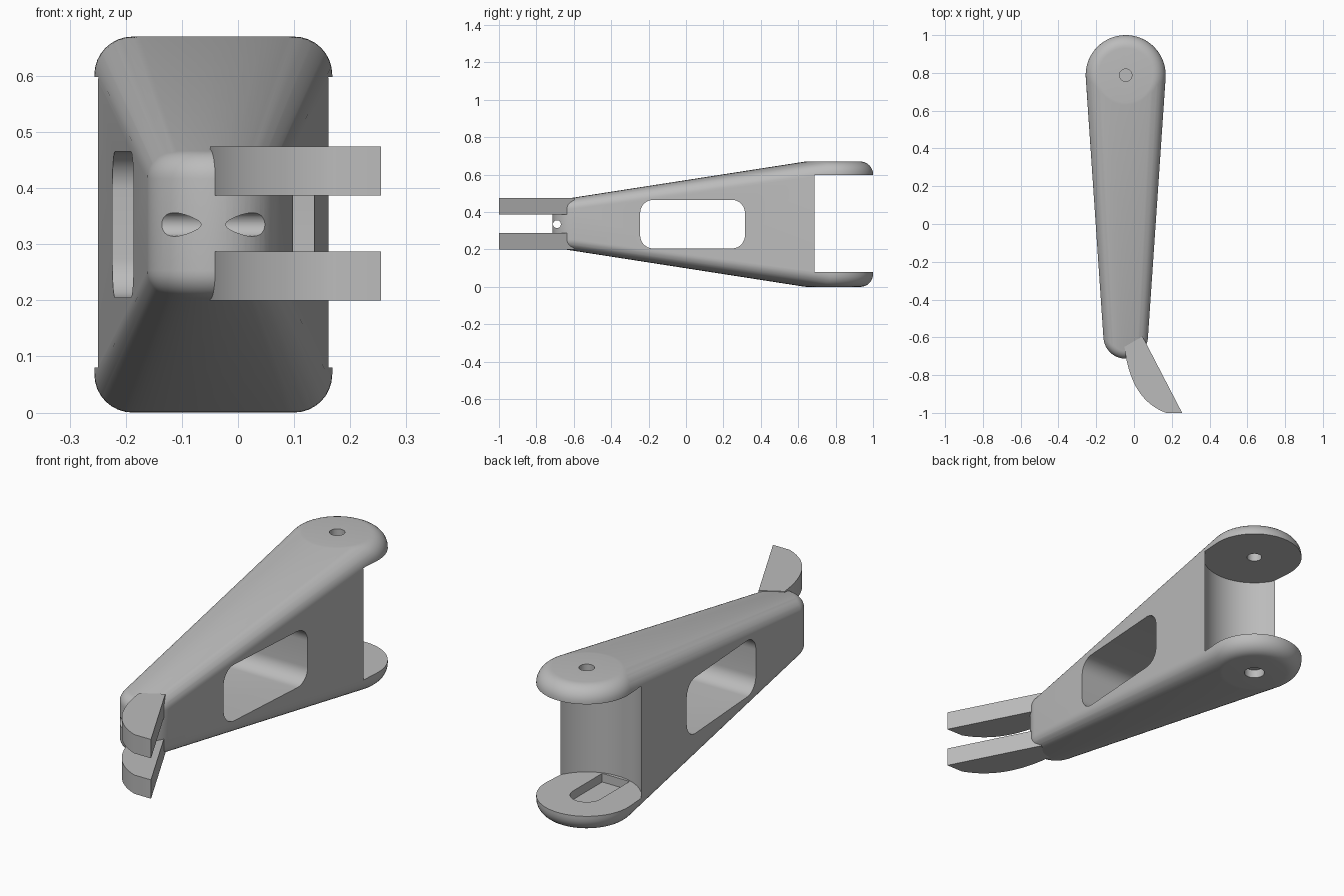
import bpy, bmesh, math
from mathutils import Matrix, Vector

if "Cube" in bpy.data.objects:
    bpy.data.objects.remove(bpy.data.objects["Cube"])

CX, MID = -0.044, 0.335          # arm centre line and mid height
PIVOT = (CX, 0.788)              # centre of the wide end
NOSE = (CX, -0.595)              # centre of the narrow end

grey = bpy.data.materials.new("plain grey")
grey.use_nodes = True
grey.diffuse_color = (0.5, 0.5, 0.5, 1)
grey.node_tree.nodes["Principled BSDF"].inputs["Base Color"].default_value = (0.5, 0.5, 0.5, 1)


def make_object(name, bm):
    bmesh.ops.recalc_face_normals(bm, faces=bm.faces)
    mesh = bpy.data.meshes.new(name)
    bm.to_mesh(mesh)
    bm.free()
    mesh.materials.append(grey)
    ob = bpy.data.objects.new(name, mesh)
    bpy.context.collection.objects.link(ob)
    return ob


def smooth(ob):
    bpy.ops.object.select_all(action='DESELECT')
    ob.select_set(True)
    bpy.context.view_layer.objects.active = ob
    bpy.ops.object.shade_smooth_by_angle(angle=math.radians(30))


def prism(name, outline, low, high):
    """Extrude a flat outline of (x, y) points from z low to z high."""
    bm = bmesh.new()
    face = bm.faces.new([bm.verts.new((x, y, low)) for x, y in outline])
    moved = bmesh.ops.extrude_face_region(bm, geom=[face])["geom"]
    bmesh.ops.translate(bm, vec=(0, 0, high - low),
                        verts=[g for g in moved if isinstance(g, bmesh.types.BMVert)])
    return make_object(name, bm)


def arc(cx, cy, r, start, end, steps):
    angles = [math.radians(start + (end - start) * i / steps) for i in range(steps + 1)]
    return [(cx + r * math.cos(a), cy + r * math.sin(a)) for a in angles]


def circle(cx, cy, r, steps=64):
    return arc(cx, cy, r, 0, 360, steps)[:-1]


def puck_points(centre, radius, half_height, fillet):
    """Points on a disc whose rims are rounded."""
    pts = []
    for r, h in arc(radius - fillet, half_height - fillet, fillet, 0, 90, 8):
        for x, y in circle(*centre, r):
            pts += [(x, y, MID + h), (x, y, MID - h)]
    return pts


def cut(target, cutter):
    cutter.hide_render = True
    mod = target.modifiers.new("cut", 'BOOLEAN')
    mod.operation, mod.solver, mod.object = 'DIFFERENCE', 'EXACT', cutter
    bpy.context.view_layer.objects.active = target
    bpy.ops.object.modifier_apply(modifier=mod.name)
    bpy.data.objects.remove(cutter)


# Tapered arm: hull around a wide and a narrow rounded disc
bm = bmesh.new()
for p in puck_points(PIVOT, 0.212, MID, 0.068) + puck_points(NOSE, 0.118, 0.132, 0.05):
    bm.verts.new(p)
hull = bmesh.ops.convex_hull(bm, input=bm.verts)
inside = [g for g in hull["geom_interior"] if isinstance(g, bmesh.types.BMVert)]
bmesh.ops.delete(bm, geom=inside, context='VERTS')
arm = make_object("arm", bm)

# Fork gap at the wide end, with a round inner wall
cut(arm, prism("fork_gap", circle(*PIVOT, 0.229, 96), 0.08, 0.598))

# Pivot holes and the groove in the lower fork plate
cut(arm, prism("upper_pivot_hole", circle(*PIVOT, 0.033, 32), 0.55, 0.75))
cut(arm, prism("lower_pivot_hole", circle(*PIVOT, 0.045, 32), -0.1, 0.12))
groove = (arc(*PIVOT, 0.07, 0, 180, 24)
          + [(CX - 0.07, 0.575), (CX + 0.07, 0.575)])
cut(arm, prism("groove", groove, 0.04, 0.12))

# Rounded window through both sides; drawn in (z, y) and turned on its side
turn = Matrix.Rotation(math.radians(90), 4, 'Y')
window = []
for sx, sy, start in ((1, 1, 0), (-1, 1, 90), (-1, -1, 180), (1, -1, 270)):
    window += arc(sx * 0.06, 0.035 + sy * 0.21, 0.07, start, start + 90, 10)
for name, outline in (("window", window), ("nose_hole", circle(0, -0.69, 0.021, 32))):
    cutter = prism(name, outline, -0.5, 0.5)
    cutter.data.transform(Matrix.Translation((0, 0, MID)) @ turn)
    cut(arm, cutter)
smooth(arm)

# Two curved jaws on the nose, one above the other
a, b, c = Vector((-0.05, -0.65)), Vector((-0.02, -0.93)), Vector((0.17, -1.0))
curve = [a * (1 - t) ** 2 + b * 2 * t * (1 - t) + c * t * t
         for t in (i / 20 for i in range(21))]
jaw = [tuple(p) for p in curve] + [(0.255, -1.0), (0.045, -0.595)]
for name, low in (("lower_jaw", 0.2), ("upper_jaw", 0.387)):
    smooth(prism(name, jaw, low, low + 0.087))
